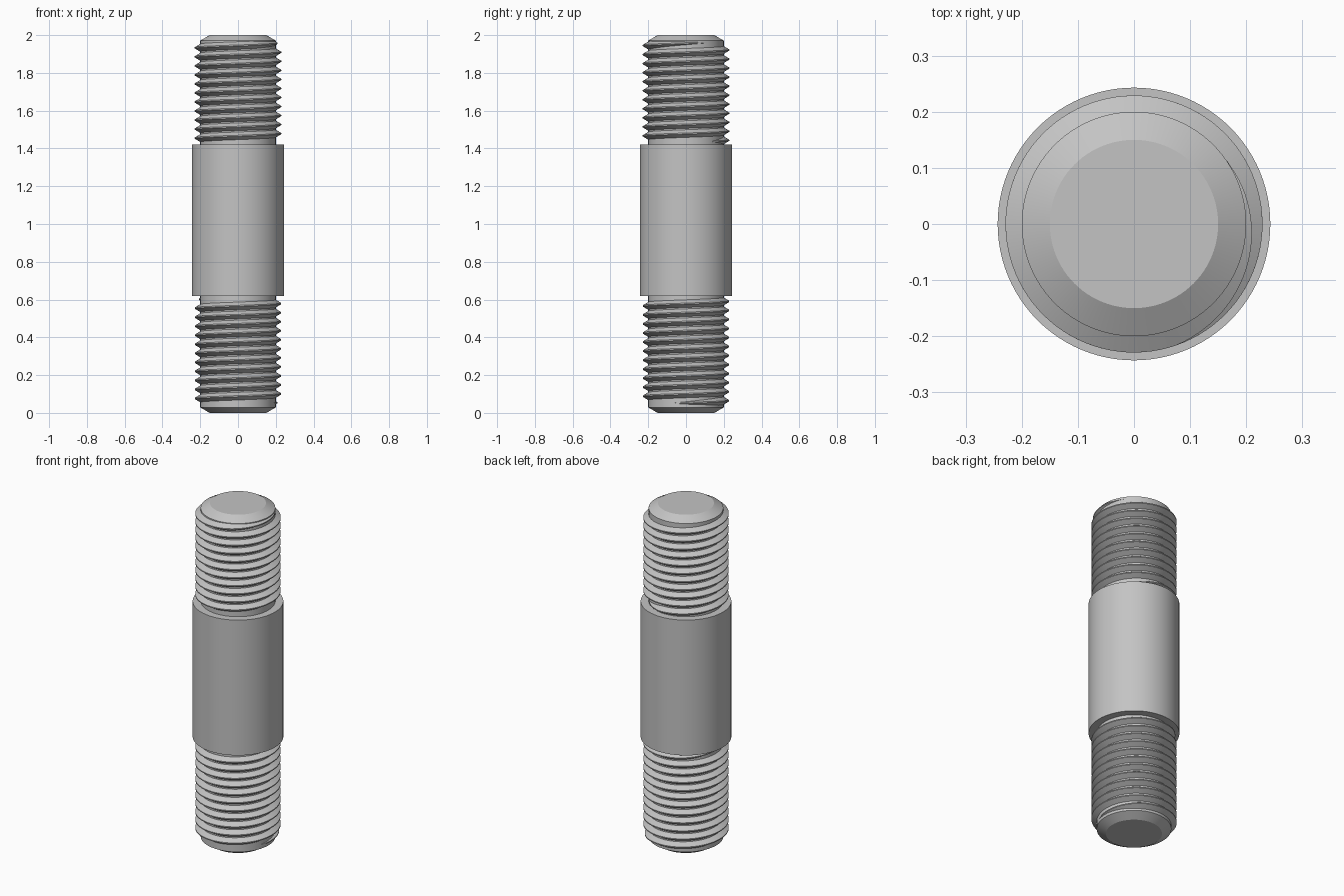
import bpy, bmesh, math

cube = bpy.data.objects.get("Cube")
if cube:
    bpy.data.objects.remove(cube)

CORE, CREST, COLLAR, TIP = 0.2, 0.229, 0.243, 0.15
PITCH = 0.0478
SEGMENTS = 96

# Single plain steel grey
steel = bpy.data.materials.new("steel_grey")
steel.use_nodes = True
grey = (0.55, 0.55, 0.55, 1)
steel.diffuse_color = grey
steel.node_tree.nodes["Principled BSDF"].inputs["Base Color"].default_value = grey


def finish(name, bm):
    bmesh.ops.recalc_face_normals(bm, faces=bm.faces)
    mesh = bpy.data.meshes.new(name)
    bm.to_mesh(mesh)
    bm.free()
    obj = bpy.data.objects.new(name, mesh)
    bpy.context.collection.objects.link(obj)
    mesh.materials.append(steel)
    bpy.ops.object.select_all(action='DESELECT')
    obj.select_set(True)
    bpy.context.view_layer.objects.active = obj
    bpy.ops.object.shade_smooth_by_angle(angle=math.radians(25))
    return obj


def polar(r, a, z):
    return (r * math.cos(a), r * math.sin(a), z)


def bridge(bm, a, b):
    n = len(a)
    for i in range(n):
        j = (i + 1) % n
        bm.faces.new((a[i], a[j], b[j], b[i]))


def lathe(name, profile):
    bm = bmesh.new()
    rings = [[bm.verts.new(polar(r, 2 * math.pi * i / SEGMENTS, z))
              for i in range(SEGMENTS)] for r, z in profile]
    for low, high in zip(rings, rings[1:]):
        bridge(bm, low, high)
    bm.faces.new(rings[0])
    bm.faces.new(rings[-1])
    return finish(name, bm)


def thread(name, start_deg, z_start, turns, fade_in, fade_out):
    """Right-handed ridge whose height runs out over the given degrees."""
    bm = bmesh.new()
    steps = round(turns * SEGMENTS)
    sections = []
    for i in range(steps + 1):
        turned = 360 * turns * i / steps
        left = 360 * turns - turned
        f = max(0.02, min(1, turned / fade_in, left / fade_out))
        a = math.radians(start_deg + turned)
        z = z_start + PITCH * turned / 360
        r = CORE + (CREST - CORE) * f
        crest, root = 0.003, 0.003 + 0.0185 * f
        sections.append([bm.verts.new(polar(*p)) for p in (
            (CORE - 0.002, a, z - root), (r, a, z - crest),
            (r, a, z + crest), (CORE - 0.002, a, z + root))])
    for s, t in zip(sections, sections[1:]):
        bridge(bm, s, t)
    bm.faces.new(sections[0])
    bm.faces.new(sections[-1])
    return finish(name, bm)


# Chamfered shank with the thick plain middle
lathe("stud_body", [(TIP, 0), (CORE, 0.029), (CORE, 0.62), (COLLAR, 0.62),
                    (COLLAR, 1.42), (CORE, 1.42), (CORE, 1.971), (TIP, 2)])

# Helical threads on both ends
thread("lower_thread", -20, 0.05, 11.6, 80, 80)
thread("upper_thread", 45, 1.437, 10.97, 40, 105)
